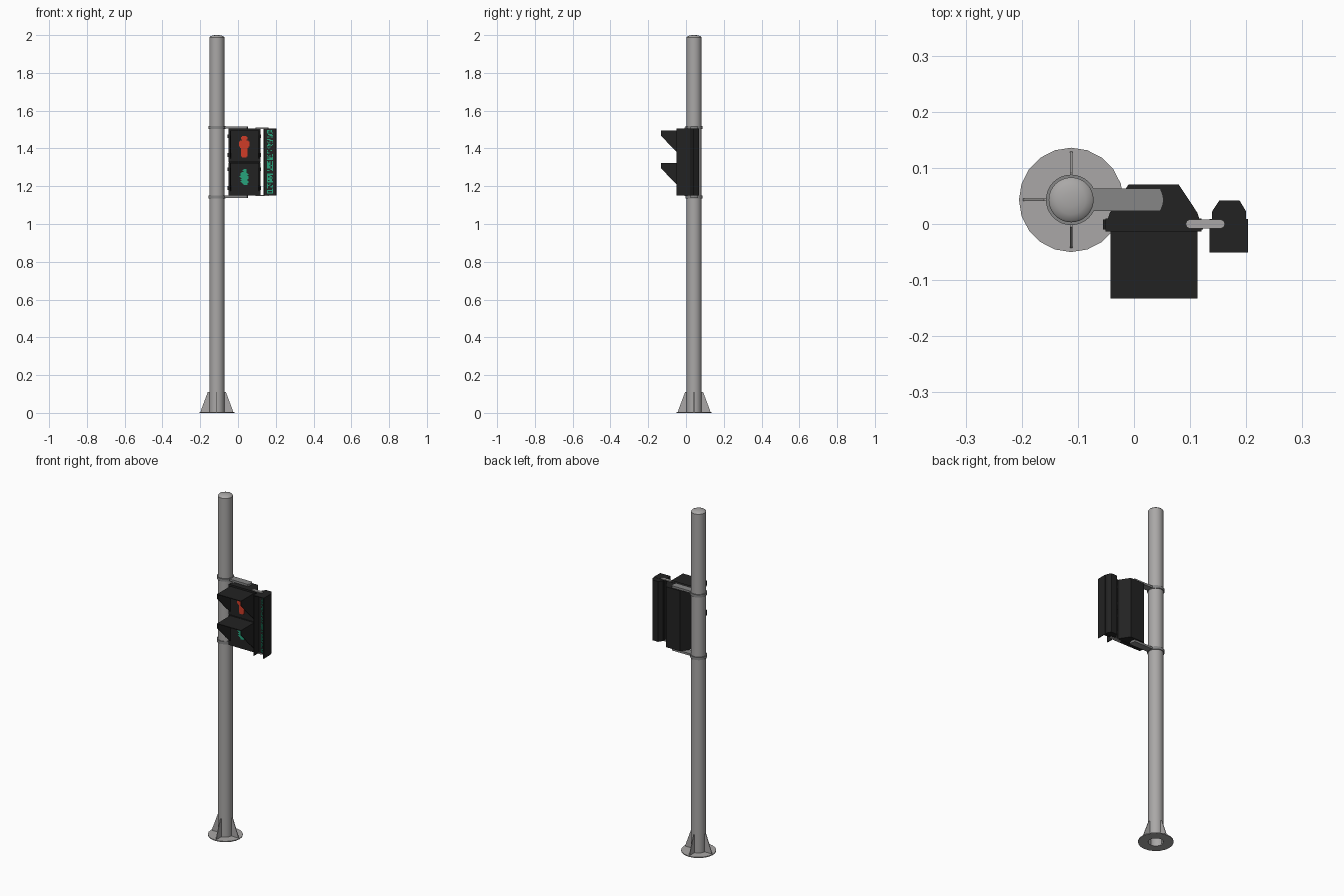
import bpy, bmesh, math, random
from mathutils import Matrix, Vector

if "Cube" in bpy.data.objects:
    bpy.data.objects.remove(bpy.data.objects["Cube"])

random.seed(4)
PX, PY = -0.112, 0.043          # pole axis


def material(name, rgb):
    m = bpy.data.materials.new(name)
    m.diffuse_color = (*rgb, 1)
    m.use_nodes = True
    m.node_tree.nodes["Principled BSDF"].inputs["Base Color"].default_value = m.diffuse_color
    return m


STEEL = material("light_grey_steel", (0.40, 0.39, 0.385))
BRACKET = material("mid_grey_bracket", (0.24, 0.24, 0.24))
BLACK = material("black_housing", (0.016, 0.016, 0.016))
RED = material("red_lamp", (0.62, 0.045, 0.02))
GREEN = material("green_lamp", (0.02, 0.36, 0.2))


def finish(name, bm, mat, smooth=False):
    bmesh.ops.recalc_face_normals(bm, faces=bm.faces)
    me = bpy.data.meshes.new(name)
    bm.to_mesh(me)
    bm.free()
    ob = bpy.data.objects.new(name, me)
    bpy.context.collection.objects.link(ob)
    me.materials.append(mat)
    if smooth:
        bpy.ops.object.select_all(action='DESELECT')
        ob.select_set(True)
        bpy.context.view_layer.objects.active = ob
        bpy.ops.object.shade_smooth_by_angle(angle=math.radians(35))
    return ob


def add_box(bm, x0, x1, y0, y1, z0, z1):
    mx = Matrix.Translation(((x0 + x1) / 2, (y0 + y1) / 2, (z0 + z1) / 2))
    mx = mx @ Matrix.Diagonal((x1 - x0, y1 - y0, z1 - z0, 1))
    bmesh.ops.create_cube(bm, size=1, matrix=mx)


def add_prism(bm, pts, offset):
    """Extrude a closed outline of 3D points along an offset."""
    off = Vector(offset)
    f = bm.faces.new([bm.verts.new(p) for p in pts])
    new = bmesh.ops.extrude_face_region(bm, geom=[f], use_keep_orig=True)["geom"]
    bmesh.ops.translate(bm, verts=[v for v in new if isinstance(v, bmesh.types.BMVert)], vec=off)


def lathe(name, profile, sides, mat, closed=False):
    """Spin (radius, z) points about the pole axis."""
    bm = bmesh.new()
    vs = [bm.verts.new((PX + r, PY, z)) for r, z in profile]
    pairs = list(zip(vs, vs[1:])) + ([(vs[-1], vs[0])] if closed else [])
    edges = [bm.edges.new(p) for p in pairs]
    bmesh.ops.spin(bm, geom=vs + edges, cent=(PX, PY, 0), axis=(0, 0, 1),
                   angle=math.tau, steps=sides, use_merge=True)
    bmesh.ops.remove_doubles(bm, verts=bm.verts, dist=1e-5)
    return finish(name, bm, mat, True)


# pole with low domed cap, and foot flange
lathe("pole", [(0.04, 0), (0.04, 1.988), (0.037, 1.992), (0.026, 1.997),
               (0.013, 1.9995), (0, 2.0)], 32, STEEL)
lathe("foot_flange", [(0.04, 0), (0.093, 0), (0.093, 0.005), (0.04, 0.005)], 20, STEEL, True)

# four stiffening gussets
bm = bmesh.new()
for k in range(4):
    d = Vector((math.cos(k * math.pi / 2), math.sin(k * math.pi / 2), 0))
    n = Vector((-d.y, d.x, 0)) * 0.002
    o = Vector((PX, PY, 0)) - n
    add_prism(bm, [o + d * r + Vector((0, 0, z)) for r, z in
                   [(0.038, 0.004), (0.086, 0.004), (0.084, 0.014), (0.048, 0.11), (0.038, 0.11)]], n * 2)
finish("foot_gussets", bm, STEEL)

# clamp rings and arms above and below the housing
for label, z in (("upper", 1.511), ("lower", 1.144)):
    lathe(label + "_clamp", [(0.039, z - 0.008), (0.045, z - 0.008),
                             (0.045, z + 0.008), (0.039, z + 0.008)], 32, BRACKET, True)
    bm = bmesh.new()
    outline = [(PX + 0.038, 0.023), (0.047, 0.023), (0.051, 0.033), (0.053, 0.043),
               (0.051, 0.053), (0.047, 0.063), (PX + 0.038, 0.063)]
    add_prism(bm, [(x, y, z - 0.006) for x, y in outline], (0, 0, 0.012))
    finish(label + "_arm", bm, BRACKET)

# main signal housing: tapered back and two doors
bm = bmesh.new()
back = [(-0.047, 0.008), (0.117, 0.008), (0.113, 0.02), (0.08, 0.07), (-0.01, 0.07), (-0.043, 0.02)]
add_prism(bm, [(x, y, 1.151) for x, y in back], (0, 0, 0.354))
finish("signal_back", bm, BLACK)
bm = bmesh.new()
for z0, z1 in ((1.15, 1.326), (1.329, 1.506)):
    add_box(bm, -0.051, 0.120, -0.013, 0.01, z0, z1)
for z in (1.19, 1.29, 1.365, 1.465):                # hinges and latches
    add_box(bm, -0.055, 0.123, -0.010, 0.008, z - 0.01, z + 0.01)
finish("signal_doors", bm, BLACK)

# visors: thin roof and sloping side cheeks
for label, top in (("red", 1.496), ("green", 1.324)):
    bm = bmesh.new()
    add_box(bm, -0.042, 0.113, -0.133, -0.012, top - 0.004, top)
    for x in (-0.042, 0.109):
        add_prism(bm, [(x, -0.012, top - 0.002), (x, -0.133, top - 0.002), (x, -0.133, top - 0.028),
                       (x, -0.053, top - 0.112), (x, -0.012, top - 0.15)], (0.004, 0, 0))
    finish(label + "_visor", bm, BLACK)


# lamp pictograms: stacked rows given as (left, right) in LED cells
def pictogram(name, rows, cx, top, cell, mat):
    bm = bmesh.new()
    for i, (a, b) in enumerate(rows):
        z = top - i * cell
        add_box(bm, cx + a * cell, cx + b * cell, -0.016, -0.012, z - cell, z)
    finish(name, bm, mat)


pictogram("red_standing_figure",
          [(-2, 2), (-3, 3), (-3, 3), (-2, 2), (-4, 4), (-5, 5), (-5, 5), (-5, 5), (-5, 5), (-5, 5),
           (-4, 4), (-3, 3), (-3, 3), (-3, 3), (-3, 3), (-3, 3), (-3, 3), (-3, 3), (-3, 3), (-2, 2)],
          0.033, 1.465, 0.0056, RED)
pictogram("green_walking_figure",
          [(-1, 2), (-2, 2), (-1, 2), (-3, 2), (-4, 3), (-4, 4), (-4, 3), (-5, 4),
           (-4, 4), (-3, 4), (-4, 3), (-3, 3), (-4, 4), (-3, 4), (-2, 3), (-1, 3)],
          0.034, 1.292, 0.0054, GREEN)

# slim countdown unit at the side
bm = bmesh.new()
unit = [(0.139, -0.004), (0.200, -0.004), (0.200, 0.022), (0.188, 0.042), (0.152, 0.042), (0.139, 0.022)]
add_prism(bm, [(x, y, 1.152) for x, y in unit], (0, 0, 0.353))
add_box(bm, 0.135, 0.203, -0.006, 0.009, 1.151, 1.506)
finish("side_unit_body", bm, BLACK)
bm = bmesh.new()
add_box(bm, 0.135, 0.203, -0.051, -0.005, 1.502, 1.506)
for x in (0.135, 0.199):
    add_box(bm, x, x + 0.004, -0.051, -0.005, 1.151, 1.504)
finish("side_unit_hood", bm, BLACK)

# broken column of green LEDs
bm = bmesh.new()
cell = 0.0066
for j in range(51):
    for i in range(5):
        if j % 9 != 8 and random.random() < 0.6:
            x, z = 0.153 + i * cell, 1.161 + j * cell
            add_box(bm, x, x + cell * 0.95, -0.008, -0.005, z, z + cell * 0.95)
finish("side_unit_leds", bm, GREEN)

# links joining the side unit to the housing
bm = bmesh.new()
for z in (1.504, 1.147):
    outline = [(0.127 + sx * (0.028 + 0.007 * math.cos(a)), 0.008 * math.sin(a) * sx)
               for sx in (1, -1) for a in [math.radians(d) for d in (-90, -45, 0, 45, 90)]]
    add_prism(bm, [(x, y, z) for x, y in outline], (0, 0, 0.006))
finish("side_unit_links", bm, STEEL)
